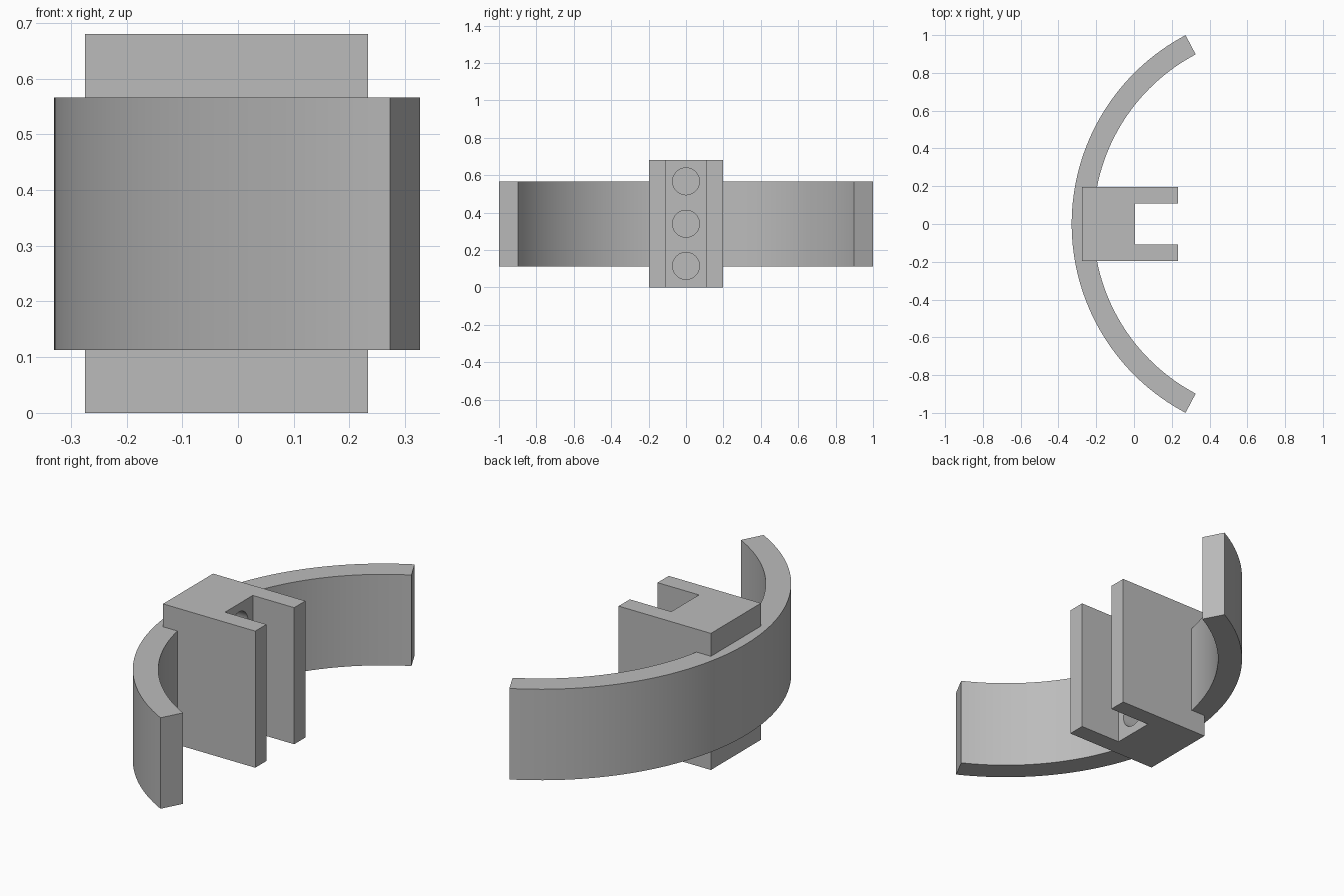
import bpy
import bmesh
from math import sin, cos, radians
from mathutils import Matrix

cube = bpy.data.objects.get("Cube")
if cube:
    bpy.data.objects.remove(cube, do_unlink=True)

grey = bpy.data.materials.new("plain_grey")
grey.use_nodes = True
COLOR = (0.5, 0.5, 0.5, 1.0)
grey.diffuse_color = COLOR
grey.node_tree.nodes["Principled BSDF"].inputs["Base Color"].default_value = COLOR


def add_object(name, bm):
    bmesh.ops.recalc_face_normals(bm, faces=bm.faces)
    mesh = bpy.data.meshes.new(name)
    bm.to_mesh(mesh)
    bm.free()
    mesh.materials.append(grey)
    obj = bpy.data.objects.new(name, mesh)
    bpy.context.collection.objects.link(obj)
    return obj


def extrude_outline(name, outline, z0, z1):
    bm = bmesh.new()
    face = bm.faces.new([bm.verts.new((x, y, z0)) for x, y in outline])
    top = bmesh.ops.extrude_face_region(bm, geom=[face])["geom"]
    verts = [g for g in top if isinstance(g, bmesh.types.BMVert)]
    bmesh.ops.translate(bm, verts=verts, vec=(0, 0, z1 - z0))
    return add_object(name, bm)


# Curved band, open towards +x
OUTER, INNER, CENTRE_X, HALF, STEPS = 1.13, 1.015, 0.80, 62.2, 64
angles = [radians(180 - HALF + 2 * HALF * i / STEPS) for i in range(STEPS + 1)]
outline = [(CENTRE_X + OUTER * cos(a), OUTER * sin(a)) for a in angles]
outline += [(CENTRE_X + INNER * cos(a), INNER * sin(a)) for a in reversed(angles)]
band = extrude_outline("curved_band", outline, 0.113, 0.566)

# Clamp block with a slot between two jaws
BACK, FLOOR, TIP, WIDE, SLOT, HEIGHT = -0.275, 0.005, 0.233, 0.197, 0.109, 0.68
half = [(BACK, WIDE), (TIP, WIDE), (TIP, SLOT), (FLOOR, SLOT)]
block = extrude_outline("clamp_block",
                        half + [(x, -y) for x, y in reversed(half)], 0, HEIGHT)

# Three blind holes in the slot floor
DEPTH = 0.1
bm = bmesh.new()
for z in (0.115, 0.34, 0.567):
    place = Matrix.Translation((FLOOR, 0, z)) @ Matrix.Rotation(radians(90), 4, "Y")
    bmesh.ops.create_cone(bm, cap_ends=True, segments=48, radius1=0.072,
                          radius2=0.072, depth=2 * DEPTH, matrix=place)
cutter = add_object("hole_cutter", bm)
cutter.hide_render = True
cutter.hide_viewport = True
cut = block.modifiers.new("holes", "BOOLEAN")
cut.operation = "DIFFERENCE"
cut.solver = "EXACT"
cut.object = cutter

# Bake the holes, then shade curves smooth with sharp corners
bpy.context.view_layer.update()
baked = bpy.data.meshes.new_from_object(
    block.evaluated_get(bpy.context.evaluated_depsgraph_get()))
block.modifiers.clear()
block.data = baked
bpy.data.objects.remove(cutter, do_unlink=True)
for obj in (band, block):
    bpy.ops.object.select_all(action="DESELECT")
    obj.select_set(True)
    bpy.context.view_layer.objects.active = obj
    bpy.ops.object.shade_smooth_by_angle(angle=radians(30))
